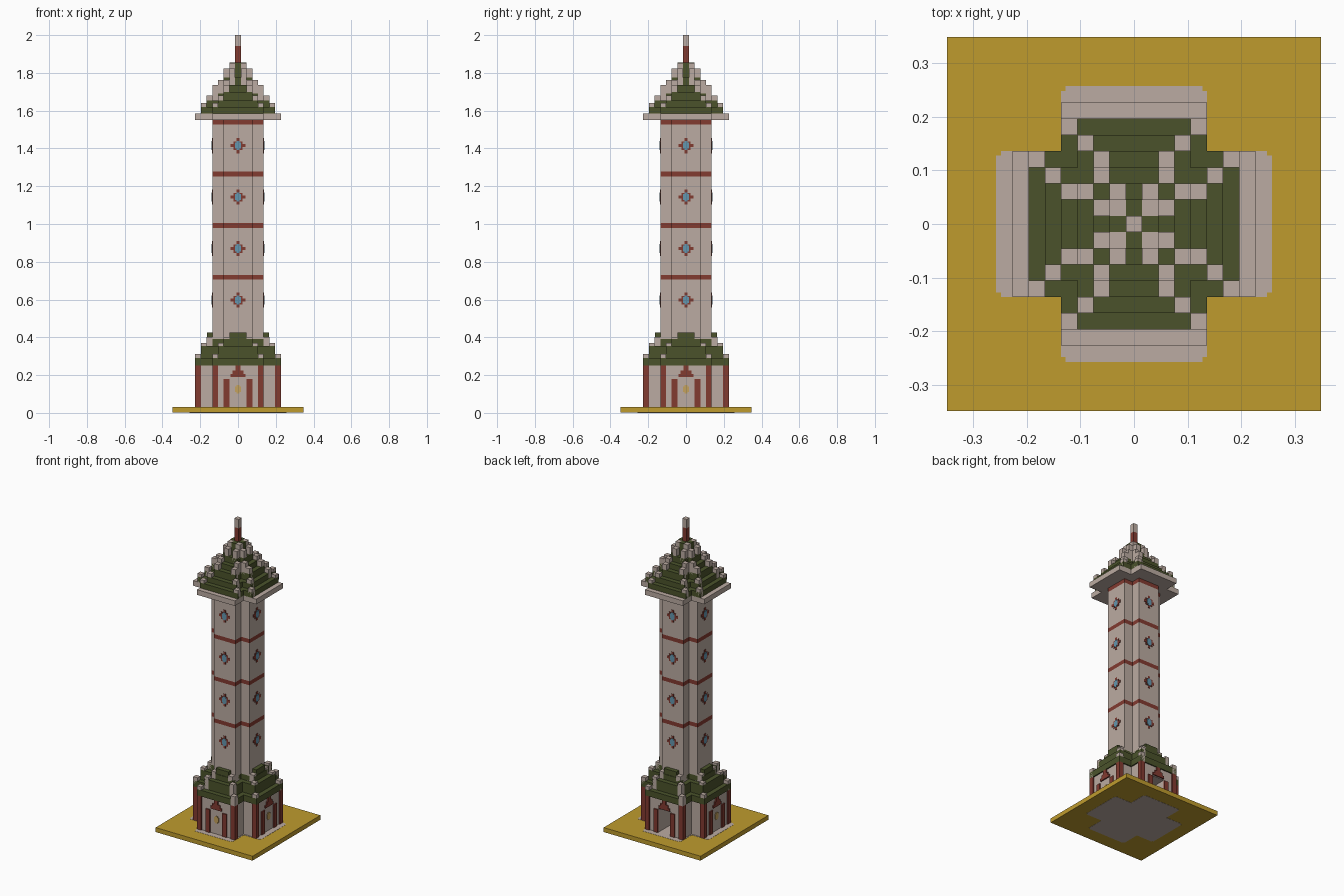
import bpy, bmesh
from mathutils import Matrix

M = 0.0302  # building module: every step is one module wide

if "Cube" in bpy.data.objects:
    bpy.data.objects.remove(bpy.data.objects["Cube"])


def material(name, rgb):
    m = bpy.data.materials.new(name)
    m.use_nodes = True
    m.diffuse_color = (*rgb, 1)
    m.node_tree.nodes["Principled BSDF"].inputs["Base Color"].default_value = (*rgb, 1)
    return m


STONE = material("pale stone", (0.50, 0.41, 0.36))
RED = material("brick red", (0.225, 0.043, 0.030))
GREEN = material("roof green", (0.070, 0.086, 0.024))
OCHRE = material("ground ochre", (0.52, 0.33, 0.027))
BLUE = material("window blue", (0.13, 0.31, 0.43))
TAN = material("door tan", (0.56, 0.36, 0.11))


def finish(name, bm, mat):
    bmesh.ops.recalc_face_normals(bm, faces=bm.faces)
    me = bpy.data.meshes.new(name)
    bm.to_mesh(me)
    bm.free()
    me.materials.append(mat)
    ob = bpy.data.objects.new(name, me)
    bpy.context.scene.collection.objects.link(ob)
    return ob


def boxes(name, mat, specs, turns=1):
    """Boxes given as (x0, x1, y0, y1, z0, z1), repeated by quarter turns."""
    bm = bmesh.new()
    for t in range(turns):
        rot = Matrix.Rotation(t * 1.5707963, 4, "Z")
        for x0, x1, y0, y1, z0, z1 in specs:
            place = Matrix.Translation(((x0 + x1) / 2, (y0 + y1) / 2, (z0 + z1) / 2))
            size = Matrix.Diagonal((x1 - x0, y1 - y0, z1 - z0, 1))
            bmesh.ops.create_cube(bm, size=1, matrix=rot @ place @ size)
    return finish(name, bm, mat)


def cross(name, mat, reach, half, z0, z1, notch=0, doorway=None):
    """Cross-shaped prism; notch clips arm corners, doorway opens the back arm."""
    points = []
    x, y = reach, half
    for t in range(4):
        if notch:
            arm = [(x - notch, -y), (x - notch, notch - y), (x, notch - y),
                   (x, y - notch), (x - notch, y - notch), (x - notch, y)]
        else:
            arm = [(x, -y), (x, y)]
        if doorway and t == 1:
            w, d = doorway
            arm[1:1] = [(x, -w), (x - d, -w), (x - d, w), (x, w)]
        for px, py in arm + [(y, y)]:
            for _ in range(t):
                px, py = -py, px
            points.append((px, py))
    bm = bmesh.new()
    base = bm.faces.new([bm.verts.new((px, py, z0)) for px, py in points])
    top = bmesh.ops.extrude_face_region(bm, geom=[base])["geom"]
    bmesh.ops.translate(bm, vec=(0, 0, z1 - z0),
                        verts=[v for v in top if isinstance(v, bmesh.types.BMVert)])
    return finish(name, bm, mat)


def corner_blocks(name, specs):
    """Stone blocks at grid cells (i, j), mirrored to all eight places."""
    out = []
    for i, j, z0, z1 in specs:
        for a, b in {(i, j), (j, i)}:
            for sx in (-1, 1):
                for sy in (-1, 1):
                    cx, cy, h = a * sx * M, b * sy * M, M / 2
                    out.append((cx - h, cx + h, cy - h, cy + h, z0, z1))
    return boxes(name, STONE, out)


# Ground and floor
boxes("ground_plate", OCHRE, [(-0.348, 0.348, -0.348, 0.348, 0.001, 0.03)])
cross("stone_floor", STONE, 8.5 * M, 4.5 * M, 0, 0.031, notch=0.0085)

# Base hall with an open doorway at the back
FACE = 7.5 * M
WALL = FACE - 0.0075
cross("hall_walls", STONE, WALL, 4.5 * M - 0.0075, 0.03, 0.25, doorway=(1.5 * M, 0.15))
boxes("back_lintel", STONE, [(-1.5 * M, 1.5 * M, WALL - 0.15, WALL, 0.185, 0.25)])

columns, jambs, gable = [], [], []
for s in (-1, 1):
    x0, x1 = sorted((s * 3.5 * M, s * 4.5 * M))
    columns.append((x0, x1, -FACE, -FACE + M, 0.03, 0.25))
    x0, x1 = sorted((s * 1.5 * M, s * 2.5 * M))
    jambs.append((x0, x1, -FACE, -WALL + 0.004, 0.03, 0.18))
for w, z0, z1 in ((0.040, 0.19, 0.207), (0.028, 0.207, 0.225), (0.013, 0.225, 0.25)):
    gable.append((-w, w, -FACE, -WALL + 0.004, z0, z1))
boxes("corner_columns", RED, columns, 4)
boxes("door_jambs", RED, jambs, 4)
boxes("door_gables", RED, gable, 4)
for name, s in (("front", 0), ("right", 1), ("left", 3)):
    ob = boxes(name + "_door_panel", TAN, [
        (-0.016, 0.016, -WALL - 0.004, -WALL + 0.002, 0.11, 0.14),
        (-0.009, 0.009, -WALL - 0.004, -WALL + 0.002, 0.102, 0.148)])
    ob.rotation_euler.z = s * 1.5707963

# Lower roof: stepped green crosses with stone corner blocks
for n, (reach, half, z0, z1) in enumerate((
        (7.5, 4.5, 0.25, 0.29), (6.5, 3.5, 0.29, 0.355),
        (5.5, 2.5, 0.355, 0.39), (5.4, 1.5, 0.39, 0.425))):
    cross(f"lower_roof_step_{n}", GREEN, reach * M, half * M, z0, z1)
corner_blocks("lower_roof_corners", [
    (4, 7, 0.25, 0.312), (3, 6, 0.28, 0.37), (2, 5, 0.33, 0.402)])

# Shaft: four storeys, each closed by a red band
z = 0.25
for n in range(4):
    band = 0.705 + n * 0.2735
    cross(f"shaft_storey_{n}", STONE, 4.5 * M, 2.5 * M, z, band)
    z = band + 0.026
    cross(f"shaft_band_{n}", RED, 4.5 * M, 2.5 * M, band, z)

# Diamond windows on every face and storey
frames, panes = [], []
y = -4.5 * M
for n in range(4):
    c = 0.597 + n * 0.2725
    for w, h in ((0.039, 0.008), (0.024, 0.023), (0.008, 0.040)):
        frames.append((-w, w, y - 0.003, y + 0.002, c - h, c + h))
    for w, h in ((0.016, 0.016), (0.008, 0.024)):
        panes.append((-w, w, y - 0.005, y + 0.002, c - h, c + h))
boxes("window_frames", RED, frames, 4)
boxes("window_panes", BLUE, panes, 4)

# Eave and upper roof
cross("eave", STONE, 7.5 * M, 4.5 * M, z, 1.585)
z = 1.585
for n, (reach, half, top) in enumerate((
        (6.5, 4.5, 1.62), (5.5, 3.5, 1.655), (4.5, 2.5, 1.70),
        (3.5, 2.49, 1.735), (2.5, 1.5, 1.775), (1.5, 0.5, 1.855))):
    cross(f"upper_roof_step_{n}", GREEN, reach * M, half * M, z, top)
    z = top
corner_blocks("upper_roof_corners", [
    (4, 6, 1.585, 1.64), (3, 5, 1.61, 1.68), (2, 4, 1.65, 1.735),
    (2, 3, 1.69, 1.762), (1, 2, 1.73, 1.822), (1, 1, 1.77, 1.853)])

# Spire
boxes("spire_shaft", RED, [(-M / 2, M / 2, -M / 2, M / 2, 1.855, 1.942)])
boxes("spire_tip", STONE, [(-M / 2, M / 2, -M / 2, M / 2, 1.942, 2.0)])
